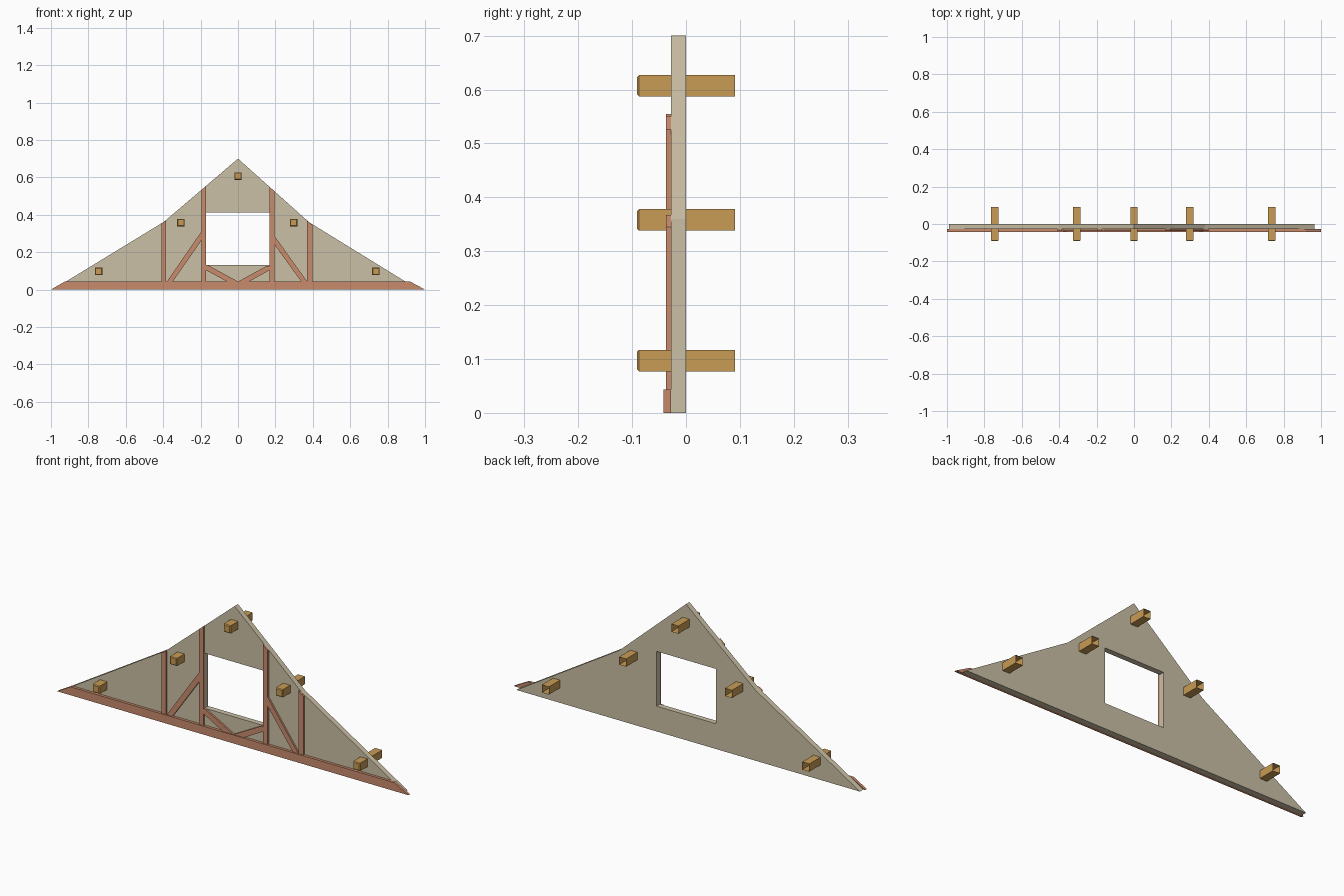
import bpy, bmesh
from mathutils import Vector

if "Cube" in bpy.data.objects:
    bpy.data.objects.remove(bpy.data.objects["Cube"])


def material(name, rgb):
    m = bpy.data.materials.new(name)
    m.diffuse_color = (*rgb, 1)
    m.use_nodes = True
    m.node_tree.nodes["Principled BSDF"].inputs["Base Color"].default_value = m.diffuse_color
    return m


PLASTER = material("plaster", (0.60, 0.53, 0.38))
TIMBER = material("red_timber", (0.58, 0.26, 0.15))
BEAM = material("light_timber", (0.58, 0.33, 0.09))
WALL_FRONT = -0.028


def finish(name, bm, mat):
    bmesh.ops.recalc_face_normals(bm, faces=bm.faces)
    mesh = bpy.data.meshes.new(name)
    bm.to_mesh(mesh)
    bm.free()
    obj = bpy.data.objects.new(name, mesh)
    bpy.context.collection.objects.link(obj)
    mesh.materials.append(mat)
    return obj


def prism(name, profile, y0, y1, mat):
    """Extrude an x/z outline from y0 to y1."""
    bm = bmesh.new()
    face = bm.faces.new([bm.verts.new((x, y0, z)) for x, z in profile])
    new = bmesh.ops.extrude_face_region(bm, geom=[face])["geom"]
    bmesh.ops.translate(bm, vec=(0, y1 - y0, 0),
                        verts=[v for v in new if isinstance(v, bmesh.types.BMVert)])
    # the extrusion keeps or drops the source face; make sure both caps exist
    bmesh.ops.holes_fill(bm, edges=[e for e in bm.edges if e.is_boundary])
    return finish(name, bm, mat)


# Gable wall with window opening
wall = prism("gable_wall", [(-0.99, 0), (0.965, 0), (0.38, 0.36), (0, 0.70), (-0.395, 0.363)],
             WALL_FRONT, 0, PLASTER)
cutter = prism("window_cutter", [(-0.17, 0.13), (0.168, 0.13), (0.168, 0.412), (-0.17, 0.412)],
               -0.2, 0.2, PLASTER)
cutter.hide_render = True
cut = wall.modifiers.new("window", 'BOOLEAN')
cut.operation = 'DIFFERENCE'
cut.solver = 'EXACT'
cut.object = cutter
bpy.context.view_layer.objects.active = wall
bpy.ops.object.modifier_apply(modifier="window")
bpy.data.objects.remove(cutter)

# Bottom tie beam and the thinner timber framing on the front
prism("tie_beam", [(-1, 0), (1, 0), (0.92, 0.043), (-0.925, 0.043)], -0.042, WALL_FRONT, TIMBER)
framing = {
    "outer_post_left": [(-0.41, 0.04), (-0.384, 0.04), (-0.384, 0.367), (-0.395, 0.363), (-0.41, 0.353)],
    "outer_post_right": [(0.37, 0.04), (0.398, 0.04), (0.398, 0.345), (0.37, 0.367)],
    "inner_post_left": [(-0.196, 0.04), (-0.17, 0.04), (-0.17, 0.555), (-0.196, 0.533)],
    "inner_post_right": [(0.168, 0.04), (0.195, 0.04), (0.195, 0.526), (0.168, 0.55)],
    "brace_left": [(-0.382, 0.04), (-0.35, 0.04), (-0.196, 0.262), (-0.196, 0.31)],
    "brace_right": [(0.34, 0.04), (0.372, 0.04), (0.195, 0.287), (0.195, 0.24)],
    "sill_brace_left": [(-0.17, 0.103), (-0.06, 0.043), (0, 0.043), (-0.16, 0.13), (-0.17, 0.13)],
    "sill_brace_right": [(0.168, 0.103), (0.06, 0.043), (0, 0.043), (0.155, 0.127), (0.168, 0.127)],
}
for name, outline in framing.items():
    prism(name, outline, -0.037, WALL_FRONT, TIMBER)


# Purlins: chamfered front end, open back end
def purlin(name, x, z):
    bm = bmesh.new()
    rings = []
    for y, h in ((-0.091, 0.016), (-0.087, 0.02), (0.091, 0.02)):
        rings.append([bm.verts.new(Vector((x + sx * h, y, z + sz * h)))
                      for sx, sz in ((-1, -1), (1, -1), (1, 1), (-1, 1))])
    bm.faces.new(rings[0])
    for a, b in zip(rings, rings[1:]):
        for i in range(4):
            j = (i + 1) % 4
            bm.faces.new((a[i], a[j], b[j], b[i]))
    finish(name, bm, BEAM)


for name, x, z in (("eave_purlin_left", -0.745, 0.097), ("mid_purlin_left", -0.305, 0.358),
                   ("ridge_purlin", 0, 0.607), ("mid_purlin_right", 0.297, 0.358),
                   ("eave_purlin_right", 0.737, 0.097)):
    purlin(name, x, z)
